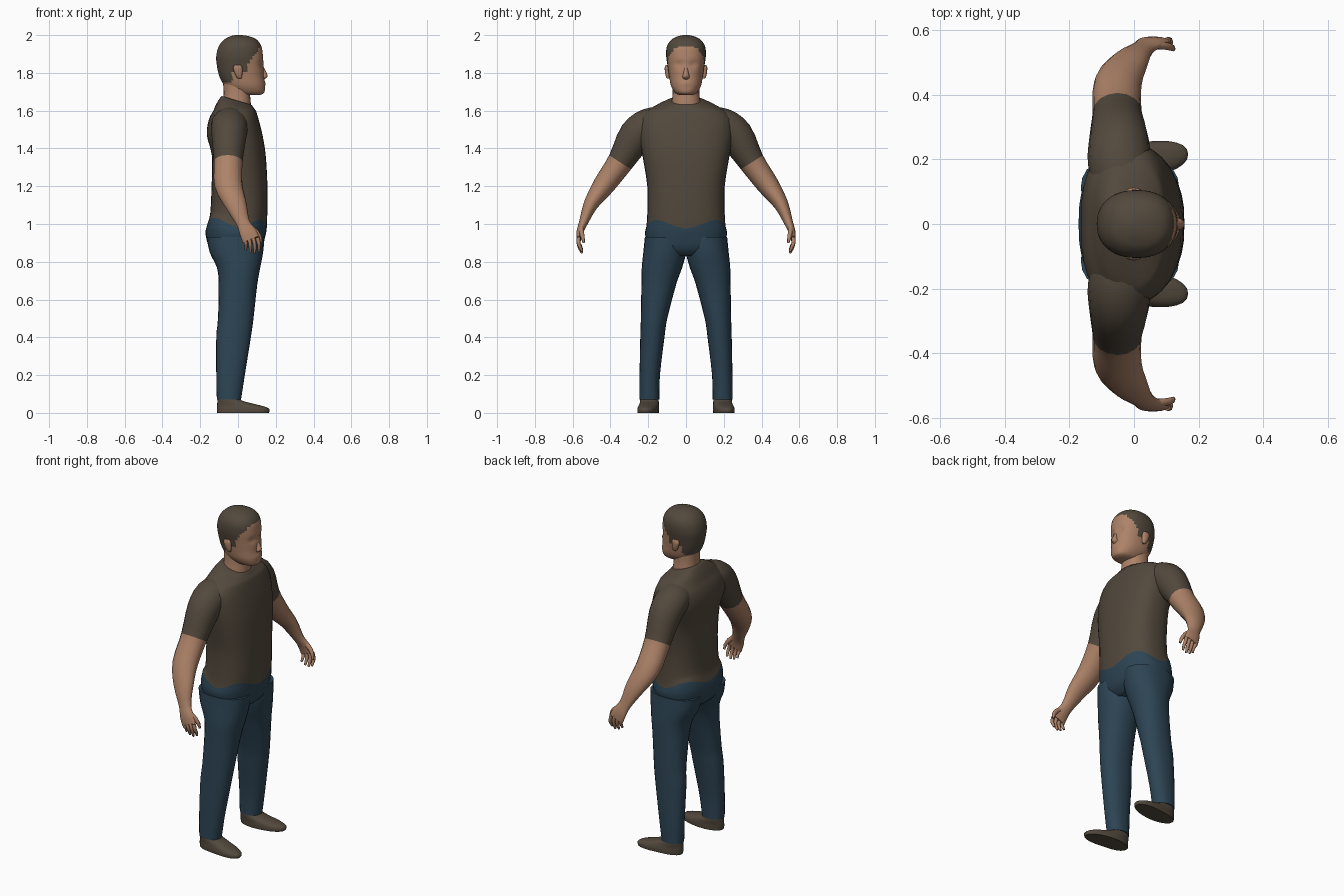
import bpy, bmesh, math
from mathutils import Vector


def material(name, rgb):
    m = bpy.data.materials.new(name)
    m.diffuse_color = (*rgb, 1)
    return m


BROWN = material("dark brown", (0.085, 0.066, 0.046))
SKIN = material("skin", (0.42, 0.225, 0.138))
DENIM = material("denim blue", (0.026, 0.058, 0.088))


def smooth_rows(rows, steps):
    """Catmull-Rom interpolation of a list of number tuples."""
    out = []
    for i in range(len(rows) - 1):
        a, b, c, d = (rows[max(i - 1, 0)], rows[i], rows[i + 1],
                      rows[min(i + 2, len(rows) - 1)])
        for k in range(steps):
            t = k / steps
            out.append([0.5 * (2 * q + (r - p) * t + (2 * p - 5 * q + 4 * r - s) * t * t
                               + (3 * q - p - 3 * r + s) * t ** 3)
                        for p, q, r, s in zip(a, b, c, d)])
    return out + [list(rows[-1])]


def skin_rings(name, rings, mats, rule=None, warp=None, steps=1, side=1, angle=60):
    """Bridge rings of points; rule(centre, ring position) picks the material slot."""
    bm = bmesh.new()
    loops = [[bm.verts.new(p) for p in ring] for ring in rings]
    n = len(loops[0])
    for i in range(len(loops) - 1):
        for j in range(n):
            k = (j + 1) % n
            f = bm.faces.new((loops[i][j], loops[i][k], loops[i + 1][k], loops[i + 1][j]))
            if rule:
                f.material_index = rule(f.calc_center_median(), (i + 0.5) / steps)
    for end, t in ((loops[0], 0), (loops[-1], len(loops) / steps)):
        f = bm.faces.new(end)
        if rule:
            f.material_index = rule(f.calc_center_median(), t)
    for v in bm.verts:
        if warp:
            v.co = warp(v.co.copy())
        v.co.y *= side
    bmesh.ops.recalc_face_normals(bm, faces=bm.faces)
    me = bpy.data.meshes.new(name)
    bm.to_mesh(me)
    bm.free()
    for m in mats:
        me.materials.append(m)
    ob = bpy.data.objects.new(name, me)
    bpy.context.collection.objects.link(ob)
    bpy.context.view_layer.objects.active = ob
    ob.select_set(True)
    bpy.ops.object.shade_smooth_by_angle(angle=math.radians(angle))
    ob.select_set(False)
    return ob


def unit_loop(sides, power):
    def sp(c):
        return math.copysign(abs(c) ** (2 / power), c)
    return [(sp(math.cos(2 * math.pi * j / sides)), sp(math.sin(2 * math.pi * j / sides)))
            for j in range(sides)]


def upright(name, rows, mats, power=2.2, sides=24, steps=3, **kw):
    """Loft of level sections: rows are (z, x back, x front, y centre, half width)."""
    rings = [[(((b + f) / 2) + (f - b) / 2 * c, y + w * s, z) for c, s in unit_loop(sides, power)]
             for z, b, f, y, w in smooth_rows(rows, steps)]
    return skin_rings(name, rings, mats, steps=steps, **kw)


def limb(name, rows, mats, power=2.0, sides=16, steps=3, **kw):
    """Loft across a path: rows are (x, y, z, x radius, thickness radius)."""
    rows = smooth_rows(rows, steps)
    pts = [Vector(r[:3]) for r in rows]
    rings = []
    for i, (p, r) in enumerate(zip(pts, rows)):
        t = (pts[min(i + 1, len(pts) - 1)] - pts[max(i - 1, 0)]).normalized()
        u = (Vector((1, 0, 0)) - t * t.x).normalized()
        v = t.cross(u)
        rings.append([p + u * c * r[3] + v * s * r[4] for c, s in unit_loop(sides, power)])
    return skin_rings(name, rings, mats, steps=steps, **kw)


# Torso: shirt above the wavy hem, trousers below; collar dips at the front
def torso_warp(p):
    if p.z > 1.6:
        p.z -= 0.3 * (p.x + 0.01) * min(1, (p.z - 1.6) / 0.05)
    elif 0.93 < p.z < 1.08:
        a = math.atan2(p.y / 0.2, p.x / 0.15)
        fade = 1 - abs(p.z - 1.005) / 0.075
        p.z -= fade * (0.022 * math.cos(4 * a) + 0.008 * math.cos(a))
    return p


upright("torso", [
    (0.83, -0.10, 0.09, 0, 0.10), (0.87, -0.15, 0.128, 0, 0.19), (0.95, -0.172, 0.146, 0, 0.217),
    (1.005, -0.164, 0.152, 0, 0.21), (1.06, -0.147, 0.155, 0, 0.205), (1.2, -0.14, 0.156, 0, 0.205),
    (1.36, -0.138, 0.147, 0, 0.23), (1.47, -0.165, 0.13, 0, 0.25), (1.55, -0.155, 0.11, 0, 0.245),
    (1.60, -0.13, 0.095, 0, 0.205), (1.63, -0.108, 0.085, 0, 0.15), (1.655, -0.086, 0.075, 0, 0.085)],
    [DENIM, BROWN], power=2.5, sides=32, rule=lambda p, t: int(t > 3), warp=torso_warp)

# Neck
upright("neck", [(1.56, -0.085, 0.06, 0, 0.075), (1.63, -0.082, 0.068, 0, 0.077),
                 (1.69, -0.076, 0.064, 0, 0.071), (1.76, -0.08, 0.07, 0, 0.07)], [SKIN])


# Head: hair chosen by a hairline, eye sockets pressed in
def hairline(p, t):
    if p.x < -0.03:
        line = 1.752
    elif p.x < 0.05:
        line = 1.80
    else:
        line = 1.84 + (p.x - 0.05) * 1.45
    return int(p.z > line)


def face_warp(p):
    if p.x > 0.05:
        d = ((abs(p.y) - 0.036) / 0.022) ** 2 + ((p.z - 1.845) / 0.018) ** 2
        p.x -= 0.010 * math.exp(-d)
        lip = (p.y / 0.03) ** 2 + ((p.z - 1.745) / 0.012) ** 2
        p.x += 0.004 * math.exp(-lip)
    return p


upright("head", [
    (1.683, 0.0, 0.115, 0, 0.035), (1.695, -0.03, 0.138, 0, 0.058), (1.73, -0.07, 0.143, 0, 0.079),
    (1.78, -0.098, 0.137, 0, 0.089), (1.84, -0.112, 0.135, 0, 0.098), (1.89, -0.115, 0.132, 0, 0.105),
    (1.94, -0.102, 0.124, 0, 0.101), (1.975, -0.075, 0.10, 0, 0.078), (1.993, -0.042, 0.062, 0, 0.045),
    (2.0, -0.015, 0.022, 0, 0.016)],
    [SKIN, BROWN], power=2.25, sides=48, steps=5, rule=hairline, warp=face_warp)

# Nose
upright("nose", [(1.765, 0.115, 0.138, 0, 0.014), (1.777, 0.115, 0.154, 0, 0.019),
                 (1.79, 0.115, 0.156, 0, 0.016), (1.825, 0.11, 0.139, 0, 0.010),
                 (1.85, 0.11, 0.131, 0, 0.008)], [SKIN], power=2, sides=12)

for side, tag in ((1, "left"), (-1, "right")):
    # Ear
    upright(tag + "_ear", [(1.77, 0.0, 0.018, 0.094, 0.006), (1.785, -0.012, 0.022, 0.097, 0.011),
                           (1.825, -0.026, 0.024, 0.101, 0.012), (1.842, -0.016, 0.014, 0.101, 0.006)],
            [SKIN], power=2, sides=12, side=side)

    # Trouser leg
    upright(tag + "_leg", [
        (0.93, -0.165, 0.14, 0.112, 0.106), (0.85, -0.15, 0.133, 0.113, 0.113),
        (0.77, -0.112, 0.118, 0.127, 0.107), (0.68, -0.102, 0.102, 0.144, 0.092),
        (0.5, -0.106, 0.082, 0.169, 0.070), (0.4, -0.115, 0.068, 0.178, 0.064),
        (0.2, -0.115, 0.036, 0.192, 0.054), (0.07, -0.112, 0.016, 0.194, 0.053)],
        [DENIM], side=side)

    # Shoe
    upright(tag + "_shoe", [
        (0.0, -0.11, 0.163, 0.196, 0.054), (0.018, -0.112, 0.168, 0.196, 0.055),
        (0.034, -0.112, 0.14, 0.195, 0.053), (0.05, -0.11, 0.075, 0.194, 0.051),
        (0.066, -0.108, 0.02, 0.194, 0.049), (0.085, -0.106, 0.008, 0.194, 0.046)],
        [BROWN], power=2.3, steps=2, side=side,
        warp=lambda p: Vector((p.x, p.y + 0.12 * max(0, p.x), p.z)))

    # Arm, short sleeve over the upper part, narrowing into the palm
    limb(tag + "_arm", [
        (-0.035, 0.11, 1.545, 0.085, 0.075), (-0.045, 0.19, 1.525, 0.098, 0.09),
        (-0.047, 0.265, 1.465, 0.092, 0.093), (-0.052, 0.348, 1.328, 0.076, 0.069),
        (-0.05, 0.435, 1.205, 0.074, 0.058), (-0.012, 0.503, 1.105, 0.058, 0.039),
        (0.025, 0.542, 1.01, 0.037, 0.024), (0.05, 0.561, 0.96, 0.044, 0.018),
        (0.068, 0.568, 0.918, 0.046, 0.013)],
        [SKIN, BROWN], side=side, rule=lambda p, t: int(t < 3))

    # Four fingers curling inwards
    for i in range(4):
        x = 0.033 + 0.023 * i
        drop = (0.018, 0.004, 0, 0.010)[i]
        limb(f"{tag}_finger_{i + 1}", [
            (x, 0.568, 0.928, 0.011, 0.011), (x + 0.008, 0.569, 0.898, 0.010, 0.010),
            (x + 0.010, 0.560, 0.868 + drop, 0.009, 0.009),
            (x + 0.008, 0.550, 0.845 + drop, 0.006, 0.006)],
            [SKIN], sides=8, steps=2, side=side)
    # Thumb
    limb(tag + "_thumb", [(0.062, 0.555, 0.985, 0.014, 0.013), (0.098, 0.552, 0.955, 0.014, 0.012),
                          (0.118, 0.546, 0.925, 0.010, 0.010), (0.122, 0.541, 0.900, 0.006, 0.006)],
         [SKIN], sides=8, steps=2, side=side)
